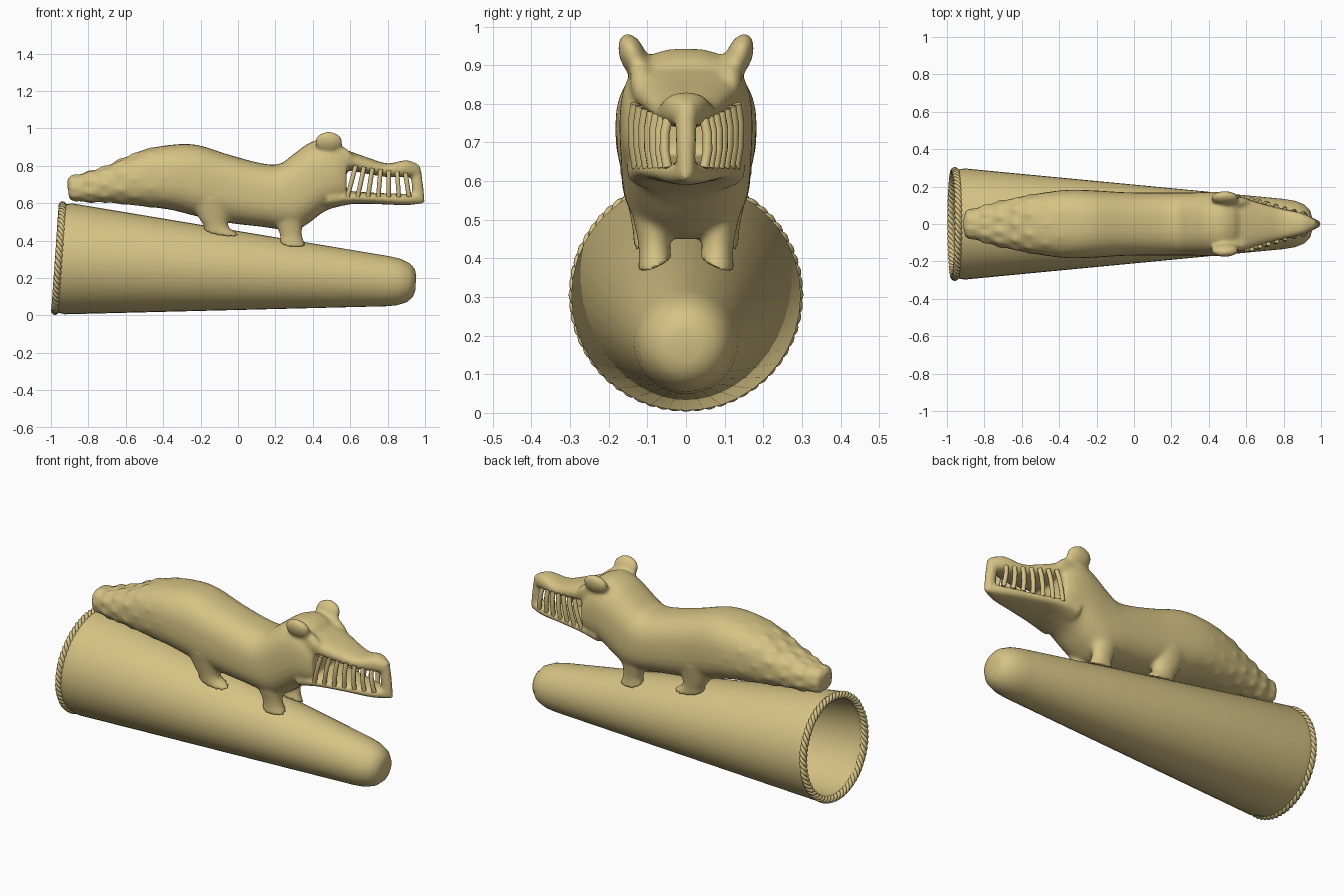
import bpy, bmesh, math
from math import sin, cos, pi, tau
from mathutils import Matrix, Vector

cube = bpy.data.objects.get("Cube")
if cube:
    bpy.data.objects.remove(cube)

# Single sandy clay colour
clay = bpy.data.materials.new("sandy_tan")
clay.use_nodes = True
TAN = (0.67, 0.54, 0.23, 1)
clay.diffuse_color = TAN
clay.node_tree.nodes["Principled BSDF"].inputs["Base Color"].default_value = TAN


def finish(name, bm, angle=None):
    bmesh.ops.recalc_face_normals(bm, faces=bm.faces)
    mesh = bpy.data.meshes.new(name)
    bm.to_mesh(mesh)
    bm.free()
    mesh.materials.append(clay)
    ob = bpy.data.objects.new(name, mesh)
    bpy.context.collection.objects.link(ob)
    bpy.ops.object.select_all(action="DESELECT")
    ob.select_set(True)
    bpy.context.view_layer.objects.active = ob
    if angle:
        bpy.ops.object.shade_smooth_by_angle(angle=angle)
    return ob


def skin(bm, rings):
    """Bridge a list of point rings and cap both ends."""
    rows = [[bm.verts.new(p) for p in ring] for ring in rings]
    n = len(rows[0])
    for a, b in zip(rows, rows[1:]):
        for i in range(n):
            j = (i + 1) % n
            bm.faces.new((a[i], a[j], b[j], b[i]))
    bm.faces.new(rows[0][::-1])
    bm.faces.new(rows[-1])


def resample(rows, steps=5):
    """Smooth spline through rows of numbers."""
    out = []
    last = len(rows) - 1
    for i in range(last):
        p0, p1, p2, p3 = (rows[max(0, min(last, i + k))] for k in (-1, 0, 1, 2))
        for s in range(steps):
            t = s / steps
            out.append([b + t * (c - a) / 2 + t * t * (a - 2.5 * b + 2 * c - d / 2)
                        + t ** 3 * (1.5 * (b - c) + (d - a) / 2)
                        for a, b, c, d in zip(p0, p1, p2, p3)])
    return out + [list(rows[-1])]


def section(row, a, power=0.8):
    """Point on a rounded-square section given as x, bottom, top, half width."""
    x, low, high, half = row
    c, s = cos(a), sin(a)
    y = half * math.copysign(abs(c) ** power, c)
    z = (low + high) / 2 + (high - low) / 2 * math.copysign(abs(s) ** power, s)
    return Vector((x, y, z))


def loft(bm, rows):
    skin(bm, [[section(r, tau * k / 32) for k in range(32)] for r in resample(rows)])


def limb(bm, rows, side, slope_x, slope_y):
    """Upright tube of x, y, z, radius x, radius y; the last ring follows the horn."""
    rings, path = [], resample(rows)
    for i, (x, y, z, rx, ry) in enumerate(path):
        f = (i / (len(path) - 1)) ** 3
        ring = []
        for k in range(24):
            dx, dy = rx * cos(tau * k / 24), ry * sin(tau * k / 24)
            ring.append((x + dx, side * (y + dy), z - f * (slope_x * dx + slope_y * dy)))
        rings.append(ring)
    skin(bm, rings)


def cords(name, paths, radius, closed):
    curve = bpy.data.curves.new(name, "CURVE")
    curve.dimensions = "3D"
    curve.bevel_depth = radius
    curve.bevel_resolution = 2
    curve.use_fill_caps = True
    for path in paths:
        spline = curve.splines.new("POLY")
        spline.points.add(len(path) - 1)
        for point, co in zip(spline.points, path):
            point.co = (*co, 1)
        spline.use_cyclic_u = closed
    curve.materials.append(clay)
    ob = bpy.data.objects.new(name, curve)
    bpy.context.collection.objects.link(ob)
    bpy.ops.object.select_all(action="DESELECT")
    ob.select_set(True)
    bpy.context.view_layer.objects.active = ob
    bpy.ops.object.convert(target="MESH")
    bpy.ops.object.shade_smooth()


# Hollow tapered horn, turned around its sloping axis
place = Matrix.Translation((-0.955, 0, 0.306)) @ Matrix.Rotation(0.07, 4, "Y")
profile = [(0, .27), (0, .289), (.05, .297), (1.76, .134), (1.82, .124), (1.87, .104),
           (1.9, .075), (1.91, .04), (1.91, 0)]
bore = [(1.86, 0), (1.85, .06), (1.76, .11), (.05, .277), (0, .27)]
bm = bmesh.new()
line = [bm.verts.new(place @ Vector((u, 0, r))) for u, r in profile + bore]
edges = [bm.edges.new(pair) for pair in zip(line[:len(profile)], line[1:len(profile)])]
edges += [bm.edges.new(pair) for pair in zip(line[len(profile):], line[len(profile) + 1:])]
bmesh.ops.spin(bm, geom=line + edges, cent=place.translation,
               axis=place.to_3x3() @ Vector((1, 0, 0)), angle=tau, steps=40)
bmesh.ops.remove_doubles(bm, verts=bm.verts, dist=1e-4)
finish("horn", bm, 0.7)

# Twisted rope around the open rim
strands = []
for s in range(3):
    path = []
    for k in range(240):
        a = tau * k / 240
        b = 20 * a + tau * s / 3
        r = 0.283 + 0.011 * cos(b)
        path.append(place @ Vector((-0.003 + 0.011 * sin(b), r * cos(a), r * sin(a))))
    strands.append(path)
cords("rim_rope", strands, 0.0105, True)

# Animal: trunk and head
bm = bmesh.new()
trunk = [(-.912, .68, .73, .03), (-.89, .635, .745, .06), (-.84, .61, .755, .085),
         (-.7, .605, .80, .125), (-.52, .585, .88, .162), (-.36, .565, .912, .182),
         (-.22, .53, .912, .180), (-.05, .495, .86, .170), (.12, .475, .815, .168),
         (.22, .46, .81, .168), (.3, .45, .865, .168), (.38, .495, .922, .171),
         (.46, .555, .944, .172), (.53, .58, .922, .164), (.58, .59, .875, .145)]
loft(bm, trunk)

# Upper and lower jaws
loft(bm, [(.48, .75, .925, .155), (.58, .775, .885, .14), (.7, .755, .842, .105),
          (.8, .74, .813, .08), (.9, .74, .83, .058), (.97, .745, .805, .024)])
loft(bm, [(.48, .57, .68, .155), (.6, .595, .665, .135), (.75, .595, .655, .098),
          (.9, .59, .65, .058), (.995, .60, .65, .014)])

# Beak-like front edge closing the snout
limb(bm, [(.945, 0, .80, .03, .026), (.957, 0, .72, .031, .028),
          (.967, 0, .61, .034, .022)], 1, 0, 0)

# Legs and ears on both sides
for side in (-1, 1):
    limb(bm, [(.27, .085, .60, .11, .075), (.275, .085, .48, .07, .047),
              (.285, .081, .42, .06, .041), (.29, .08, .382, .073, .046)], side, .12, .42)
    limb(bm, [(-.14, .09, .62, .13, .08), (-.13, .097, .52, .08, .05),
              (-.115, .095, .475, .068, .043), (-.09, .09, .443, .1, .046)], side, .16, .42)
    ear = (Matrix.Translation((.485, side * .138, .925))
           @ Matrix.Rotation(-side * .35, 4, "X") @ Matrix.Diagonal((.075, .034, .06, 1)))
    bmesh.ops.create_icosphere(bm, subdivisions=3, radius=1, matrix=ear)
    brow = (Matrix.Translation((.55, side * .115, .865)) @ Matrix.Rotation(.6, 4, "Y")
            @ Matrix.Diagonal((.09, .03, .04, 1)))
    bmesh.ops.create_icosphere(bm, subdivisions=3, radius=1, matrix=brow)

# Staggered scale bumps over the tail
smooth_trunk = resample(trunk, 20)
for i in range(7):
    x = -0.865 + 0.08 * i
    row = min(smooth_trunk, key=lambda r: abs(r[0] - x))
    centre = Vector((row[0], 0, (row[1] + row[2]) / 2))
    for k in range(10):
        p = section(row, tau * (k + i % 2 / 2) / 10)
        spot = p + (centre - p).normalized() * (0.024 + 0.001 * i)
        bump = Matrix.Translation(spot) @ Matrix.Diagonal((.045, .034, .034, 1))
        bmesh.ops.create_icosphere(bm, subdivisions=2, radius=1, matrix=bump)

# Fuse everything into one soft skin
animal = finish("animal_body", bm)
fuse = animal.modifiers.new("fuse", "REMESH")
fuse.mode = "VOXEL"
fuse.voxel_size = 0.01
fuse.use_smooth_shade = True
soften = animal.modifiers.new("soften", "SMOOTH")
soften.factor = 0.5
soften.iterations = 8

# Slanting bar-like teeth
bars = []
for side in (-1, 1):
    for i in range(7):
        t = i / 6
        low = Vector((.585 + .33 * t, side * (.128 - .08 * t), .635))
        high = Vector((low.x + .045 - .065 * t, side * (.132 - .085 * t), .80 - .04 * t))
        bulge = Vector((0, side * .008, 0))
        bars.append([low, low.lerp(high, .35) + bulge, low.lerp(high, .7) + bulge, high])
cords("teeth", bars, 0.0125, False)
